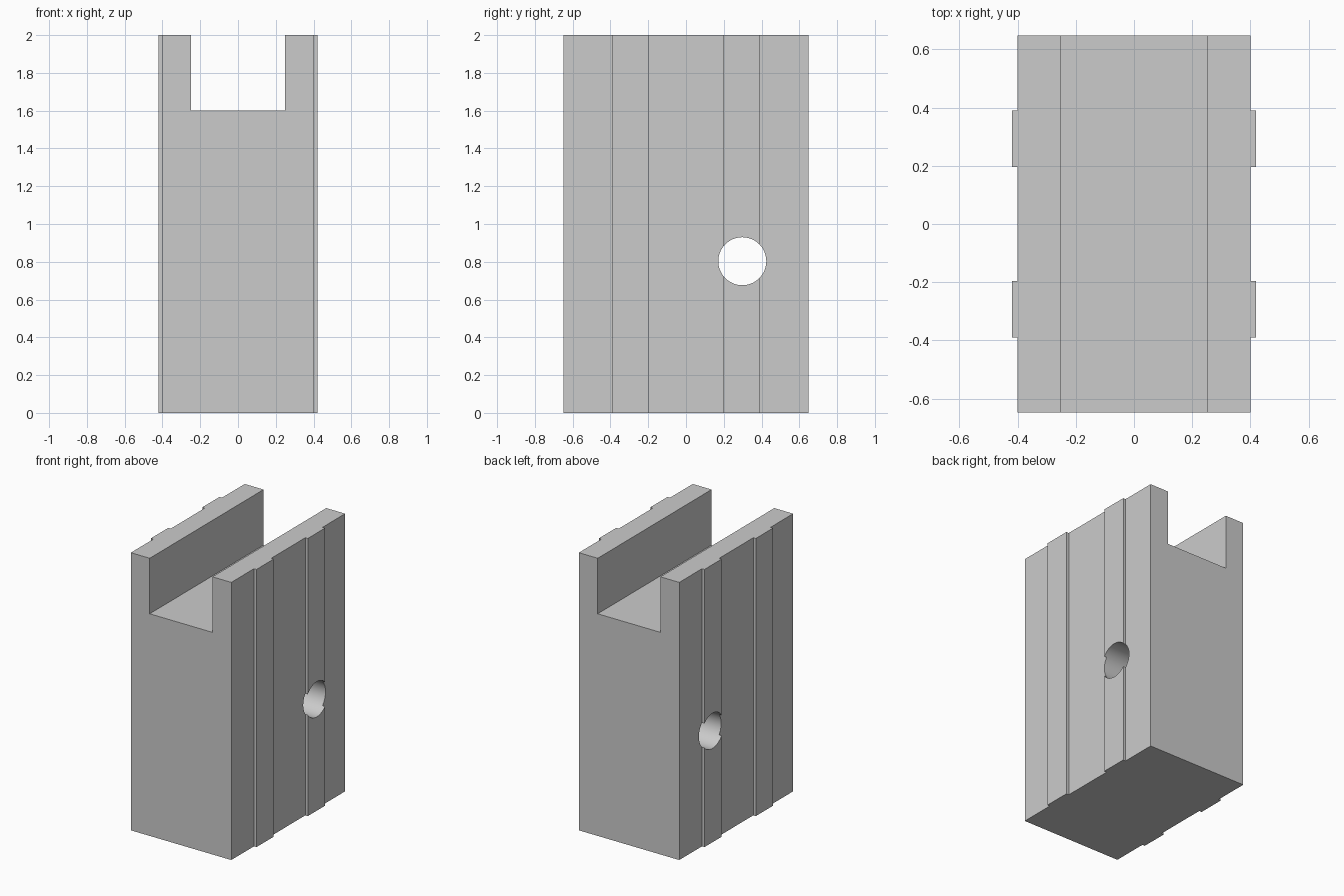
import bpy
from mathutils import Vector

if "Cube" in bpy.data.objects:
    bpy.data.objects.remove(bpy.data.objects["Cube"], do_unlink=True)

# Single plain grey
grey = bpy.data.materials.new("plain_grey")
grey.use_nodes = True
colour = (0.6, 0.6, 0.6, 1)
grey.diffuse_color = colour
grey.node_tree.nodes["Principled BSDF"].inputs["Base Color"].default_value = colour

HALF_X, RIB_X, HALF_Y, HEIGHT = 0.40, 0.42, 0.648, 2.0
SLOT_X, SLOT_Z = 0.25, 1.6
RIB_IN, RIB_OUT = 0.195, 0.39

# Plan outline: one corner walked from the front to the middle, then mirrored
quarter = [(HALF_X, -HALF_Y), (HALF_X, -RIB_OUT), (RIB_X, -RIB_OUT),
           (RIB_X, -RIB_IN), (HALF_X, -RIB_IN)]
side = quarter + [(x, -y) for x, y in reversed(quarter)]
outline = side + [(-x, -y) for x, y in side]

# Block with raised vertical ribs, extruded upward
n = len(outline)
verts = [(x, y, z) for z in (0, HEIGHT) for x, y in outline]
faces = [tuple(reversed(range(n))), tuple(range(n, 2 * n))]
faces += [(i, (i + 1) % n, n + (i + 1) % n, n + i) for i in range(n)]
mesh = bpy.data.meshes.new("ribbed_block")
mesh.from_pydata(verts, [], faces)
mesh.materials.append(grey)
block = bpy.data.objects.new("ribbed_block", mesh)
bpy.context.collection.objects.link(block)


def cut(cutter, name):
    """Subtract a helper shape from the block and hide it."""
    cutter.name = name
    cutter.data.materials.append(grey)
    cutter.hide_render = True
    cutter.hide_set(True)
    mod = block.modifiers.new(name, "BOOLEAN")
    mod.operation = "DIFFERENCE"
    mod.solver = "EXACT"
    mod.object = cutter
    bpy.context.view_layer.objects.active = block
    bpy.ops.object.modifier_apply(modifier=name)
    bpy.data.objects.remove(cutter, do_unlink=True)


# Open channel along the top
bpy.ops.mesh.primitive_cube_add(size=1, location=(0, 0, SLOT_Z + 0.5))
channel = bpy.context.object
channel.scale = Vector((2 * SLOT_X, 2, 1))
cut(channel, "channel_cutter")

# Round cross hole through both sides
bpy.ops.mesh.primitive_cylinder_add(vertices=64, radius=0.127, depth=2,
                                    location=(0, 0.298, 0.803),
                                    rotation=(0, 1.5707963, 0))
cut(bpy.context.object, "hole_cutter")

# Smooth hole wall, crisp edges elsewhere
bpy.ops.object.select_all(action="DESELECT")
block.select_set(True)
bpy.context.view_layer.objects.active = block
bpy.ops.object.shade_smooth_by_angle(angle=0.52)
